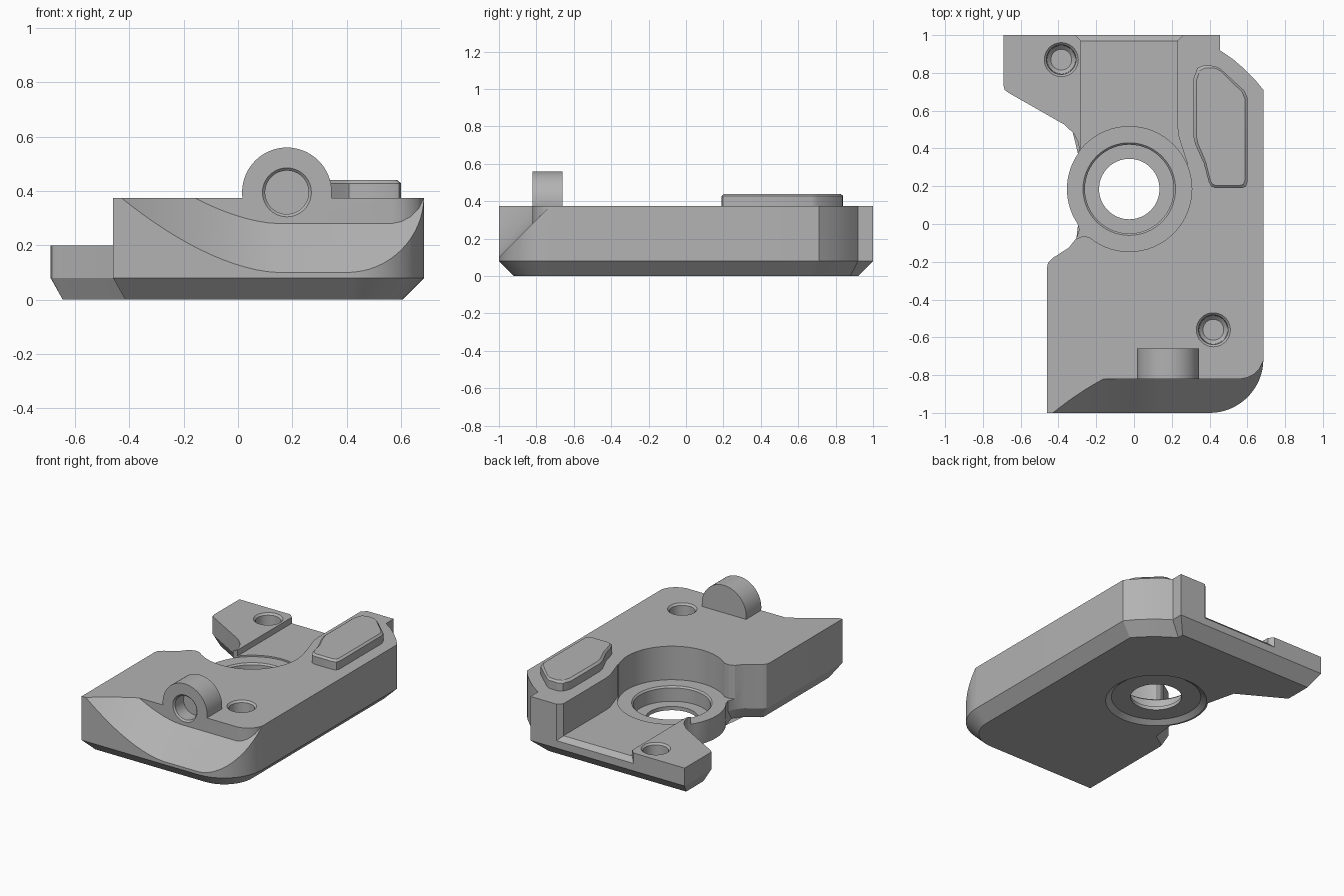
import bpy, bmesh, math
from mathutils import Vector

if "Cube" in bpy.data.objects:
    bpy.data.objects.remove(bpy.data.objects["Cube"], do_unlink=True)

grey = bpy.data.materials.new("plain grey")
grey.use_nodes = True
grey.diffuse_color = (0.45, 0.45, 0.45, 1)
grey.node_tree.nodes["Principled BSDF"].inputs["Base Color"].default_value = (0.45, 0.45, 0.45, 1)

HUB = Vector((-0.025, 0.185))
TOP = 0.375


def loft(name, rings):
    """Closed solid through rings of equal point count."""
    bm = bmesh.new()
    loops = [[bm.verts.new(p) for p in ring] for ring in rings]
    n = len(loops[0])
    for a, b in zip(loops, loops[1:]):
        for i in range(n):
            bm.faces.new((a[i], a[(i + 1) % n], b[(i + 1) % n], b[i]))
    bm.faces.new(loops[0][::-1])
    bm.faces.new(loops[-1])
    bmesh.ops.recalc_face_normals(bm, faces=bm.faces)
    mesh = bpy.data.meshes.new(name)
    bm.to_mesh(mesh)
    bm.free()
    mesh.materials.append(grey)
    obj = bpy.data.objects.new(name, mesh)
    bpy.context.collection.objects.link(obj)
    return obj


def at(points, z):
    return [(p[0], p[1], z) for p in points]


def prism(name, points, low, high):
    return loft(name, [at(points, low), at(points, high)])


def arc(cx, cy, r, start, end, steps):
    angles = [math.radians(start + (end - start) * i / steps) for i in range(steps + 1)]
    return [(cx + r * math.cos(a), cy + r * math.sin(a)) for a in angles]


def turned(name, cx, cy, profile):
    """Upright round solid from (radius, height) pairs."""
    return loft(name, [at(arc(cx, cy, r, 0, 360, 64)[:-1], z) for r, z in profile])


def upright(name, profile):
    """Round solid lying along y at the lug centre."""
    return loft(name, [[(x, y, z) for x, z in arc(0.18, 0.395, r, 0, 360, 64)[:-1]]
                       for r, y in profile])


def cut(obj, cutters):
    for cutter in cutters:
        mod = obj.modifiers.new("cut", "BOOLEAN")
        mod.operation = "DIFFERENCE"
        mod.solver = "EXACT"
        mod.object = cutter
        cutter.hide_render = True
    bpy.context.view_layer.update()
    graph = bpy.context.evaluated_depsgraph_get()
    mesh = bpy.data.meshes.new_from_object(obj.evaluated_get(graph))
    obj.modifiers.clear()
    obj.data = mesh


def inset(points):
    """Outline moved inwards: wide on most sides, narrow on the left, none at the hub."""
    lines = []
    for i, p in enumerate(points):
        a, b = Vector(p), Vector(points[(i + 1) % len(points)])
        d = (b - a).normalized()
        normal = Vector((d.y, -d.x))
        mid = (a + b) / 2
        dist = 0.003 if (mid - HUB).length < 0.34 else 0.045 if normal.x < -0.3 else 0.08
        lines.append((normal, normal.dot(a) - dist))
    result = []
    for i, p in enumerate(points):
        (n1, c1), (n2, c2) = lines[i - 1], lines[i]
        det = n1.x * n2.y - n1.y * n2.x
        if abs(det) < 0.02:
            v = Vector(p)
            q = v + n1 * (c1 - n1.dot(v))
        else:
            q = Vector(((c1 * n2.y - c2 * n1.y) / det, (n1.x * c2 - n2.x * c1) / det))
        result.append(q)
    return result


# Body with chamfered underside
outline = [(-0.46, -1)]
outline += arc(0.4, -0.715, 0.285, -90, 0, 16)
outline += [(0.685, 0.71), (0.64, 0.765), (0.585, 0.82), (0.525, 0.872), (0.455, 0.92),
            (0.455, 1), (-0.69, 1), (-0.69, 0.73), (-0.685, 0.71), (-0.665, 0.695),
            (-0.37, 0.527), (-0.32, 0.48), (-0.295, 0.43), (-0.29, 0.395)]
outline += arc(HUB.x, HUB.y, 0.33, 146, 214, 14)
outline += [(-0.29, -0.03), (-0.305, -0.075), (-0.345, -0.125), (-0.43, -0.18),
            (-0.455, -0.205), (-0.46, -0.23)]
body = loft("body", [at(inset(outline), 0), at(outline, 0.08), at(outline, TOP)])

# Lower ear, channel and round pocket
ear_cut = prism("ear_cutter", [(-1, 0.3), (-0.26, 0.3), (-0.26, 1.2), (-1, 1.2)], 0.2, 0.8)
channel_cut = prism("channel_cutter",
                    [(-0.28, 0.2), (0.2, 0.2), (0.283, 0.32), (0.25, 0.42), (0.235, 0.47),
                     (0.23, 0.52), (0.23, 0.97), (0.27, 1.01), (-0.32, 1.01), (-0.28, 0.97)],
                    0.16, 0.8)
lip = [(-0.28, 0.97), (0.23, 0.97), (0.27, 1.01), (-0.32, 1.01)]
lip_cut = loft("lip_cutter", [[(x, y, 0.16 - (y - 0.97)) for x, y in lip], at(lip, 0.7)])
pocket_cut = turned("pocket_cutter", HUB.x, HUB.y, [(0.331, 0.15), (0.331, 0.8)])
relief_cut = prism("relief_cutter",
                   [(-0.19, -0.1), (-0.23, -0.07), (-0.27, -0.065), (-0.31, -0.08),
                    (-0.5, 0), (-0.5, 0.3), (-0.1, 0.3)], 0.15, 0.8)

# Stepped bore and underside recess
bore_cut = turned("bore_cutter", HUB.x, HUB.y,
                  [(0.16, -0.1), (0.16, 0.05), (0.235, 0.05), (0.235, 0.14), (0.255, 0.16)])
recess_cut = turned("recess_cutter", HUB.x, HUB.y, [(0.33, -0.01), (0.28, 0.025)])

# Blind screw holes
hole_cuts = [turned("hole_cutter", x, y, [(0.055, z - 0.12), (0.075, z - 0.1),
                                          (0.078, z - 0.012), (0.102, z + 0.012)])
             for x, y, z in ((0.42, -0.56, TOP), (-0.385, 0.87, 0.2))]

# Sloped front scoop, curved up on the left and swept back at the right corner
columns = [(-0.52 + 0.67 * i / 16, -0.82) for i in range(17)]
columns += [(0.565, -0.82), (0.6, -0.813), (0.635, -0.795), (0.665, -0.765),
            (0.685, -0.725), (0.72, -0.66)]
scoop = []
for x, back in columns:
    z = 0.1 + 0.275 * (max(0, 0.15 - x) / 0.58) ** 1.7
    scoop.append([(x, -1.2, z - 0.2), (x, back, z + back + 1), (x, back, 1), (x, -1.2, 1)])
scoop_cut = loft("scoop_cutter", scoop)

# Round lug with a blind socket
lug = upright("lug", [(0.165, -0.82), (0.165, -0.66)])
socket_cut = upright("socket_cutter", [(0.1, -0.83), (0.08, -0.81), (0.08, -0.72)])

cutters = [ear_cut, channel_cut, lip_cut, pocket_cut, relief_cut, bore_cut, recess_cut,
           *hole_cuts, scoop_cut, socket_cut]
cut(body, cutters)
cut(lug, [socket_cut])
for cutter in cutters:
    bpy.data.objects.remove(cutter, do_unlink=True)

# Raised pad with a softened rim
pad_outline = [(0.43, 0.19), (0.57, 0.19), (0.592, 0.198), (0.6, 0.22), (0.6, 0.67),
               (0.585, 0.705), (0.46, 0.82), (0.43, 0.837), (0.37, 0.84), (0.335, 0.825),
               (0.315, 0.77), (0.315, 0.46), (0.325, 0.42), (0.37, 0.32), (0.395, 0.225),
               (0.408, 0.2)]
centre = Vector((0.47, 0.52))
rim = [centre + Vector(((x - centre.x) * 0.9, (y - centre.y) * 0.96)) for x, y in pad_outline]
pad = loft("pad", [at(pad_outline, 0.36), at(pad_outline, 0.428), at(rim, 0.44)])

# Smooth curved faces, crisp edges
for obj in (body, lug, pad):
    bpy.ops.object.select_all(action="DESELECT")
    obj.select_set(True)
    bpy.context.view_layer.objects.active = obj
    bpy.ops.object.shade_smooth_by_angle(angle=math.radians(25))
